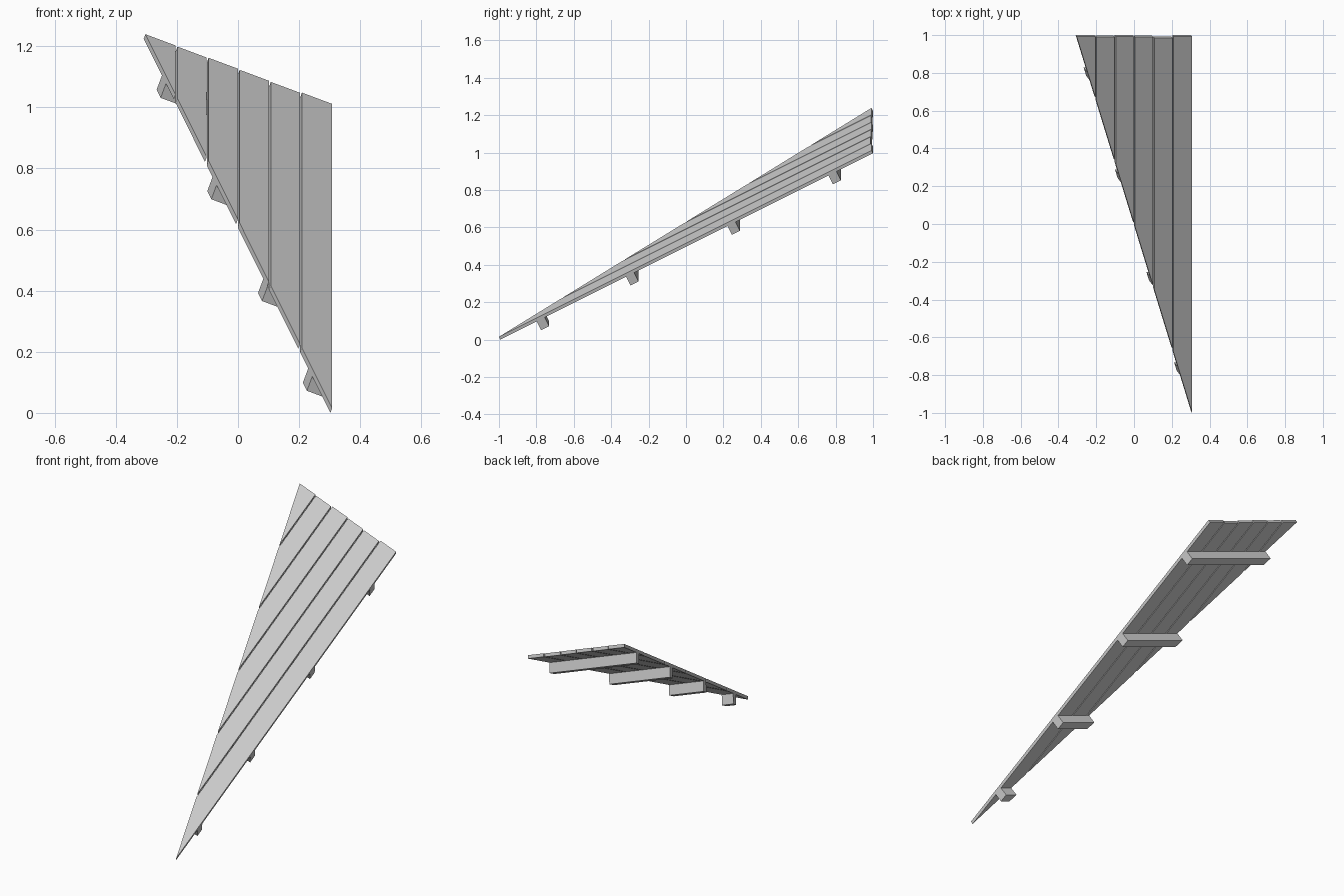
import bpy
import bmesh
from mathutils import Vector

cube = bpy.data.objects.get("Cube")
if cube:
    bpy.data.objects.remove(cube, do_unlink=True)

# Extents of the sloping triangular deck, measured on its top surface
LEFT, RIGHT, FRONT, BACK = -0.303, 0.308, -1.0, 0.992
SLOPE_X, SLOPE_Y = -0.373, 0.5
THICK, BEAM_DEPTH, GAP = 0.018, 0.073, 0.006
NORMAL = Vector((-SLOPE_X, -SLOPE_Y, 1)).normalized()

grey = bpy.data.materials.new("plain_grey")
grey.use_nodes = True
COLOUR = (0.6, 0.6, 0.6, 1)
grey.diffuse_color = COLOUR
grey.node_tree.nodes["Principled BSDF"].inputs["Base Color"].default_value = COLOUR


def on_deck(x, y, depth):
    """Point at a depth under the sloping top surface."""
    z = 0.015 + SLOPE_X * (x - RIGHT) + SLOPE_Y * (y - FRONT)
    return Vector((x, y, z)) - NORMAL * depth


def cut_y(x):
    """Diagonal edge: y for a given x."""
    return BACK + (x - LEFT) / (RIGHT - LEFT) * (FRONT - BACK)


def cut_x(y):
    """Diagonal edge: x for a given y."""
    return LEFT + (BACK - y) / (BACK - FRONT) * (RIGHT - LEFT)


def slab(name, outline, top, bottom):
    """Outline on the deck plane, extruded square to it."""
    bm = bmesh.new()
    upper = [bm.verts.new(on_deck(x, y, top)) for x, y in outline]
    lower = [bm.verts.new(on_deck(x, y, bottom)) for x, y in outline]
    bm.faces.new(upper)
    bm.faces.new(lower[::-1])
    for i in range(len(outline)):
        j = (i + 1) % len(outline)
        bm.faces.new((upper[i], lower[i], lower[j], upper[j]))
    bmesh.ops.recalc_face_normals(bm, faces=bm.faces)
    mesh = bpy.data.meshes.new(name)
    bm.to_mesh(mesh)
    bm.free()
    mesh.materials.append(grey)
    bpy.context.collection.objects.link(bpy.data.objects.new(name, mesh))


# Six planks, each trimmed by the diagonal edge
trims = (0, 0.003, 0, 0.003, 0.006, 0)
step = (RIGHT - LEFT) / len(trims)
for i, trim in enumerate(trims):
    x0 = LEFT + i * step + (GAP / 2 if i else 0)
    x1 = LEFT + (i + 1) * step - (GAP / 2 if i < len(trims) - 1 else 0)
    outline = [(x0, cut_y(x0)), (x1, cut_y(x1)), (x1, BACK - trim)]
    if i:
        outline.append((x0, BACK - trim))
    slab(f"plank_{i + 1}", outline, 0, THICK)

# Four battens underneath, from the straight side to the diagonal
for i, y in enumerate((-0.806, -0.328, 0.214, 0.754)):
    y1 = y + 0.043
    slab(f"batten_{i + 1}",
         [(cut_x(y), y), (RIGHT, y), (RIGHT, y1), (cut_x(y1), y1)],
         THICK, BEAM_DEPTH)
